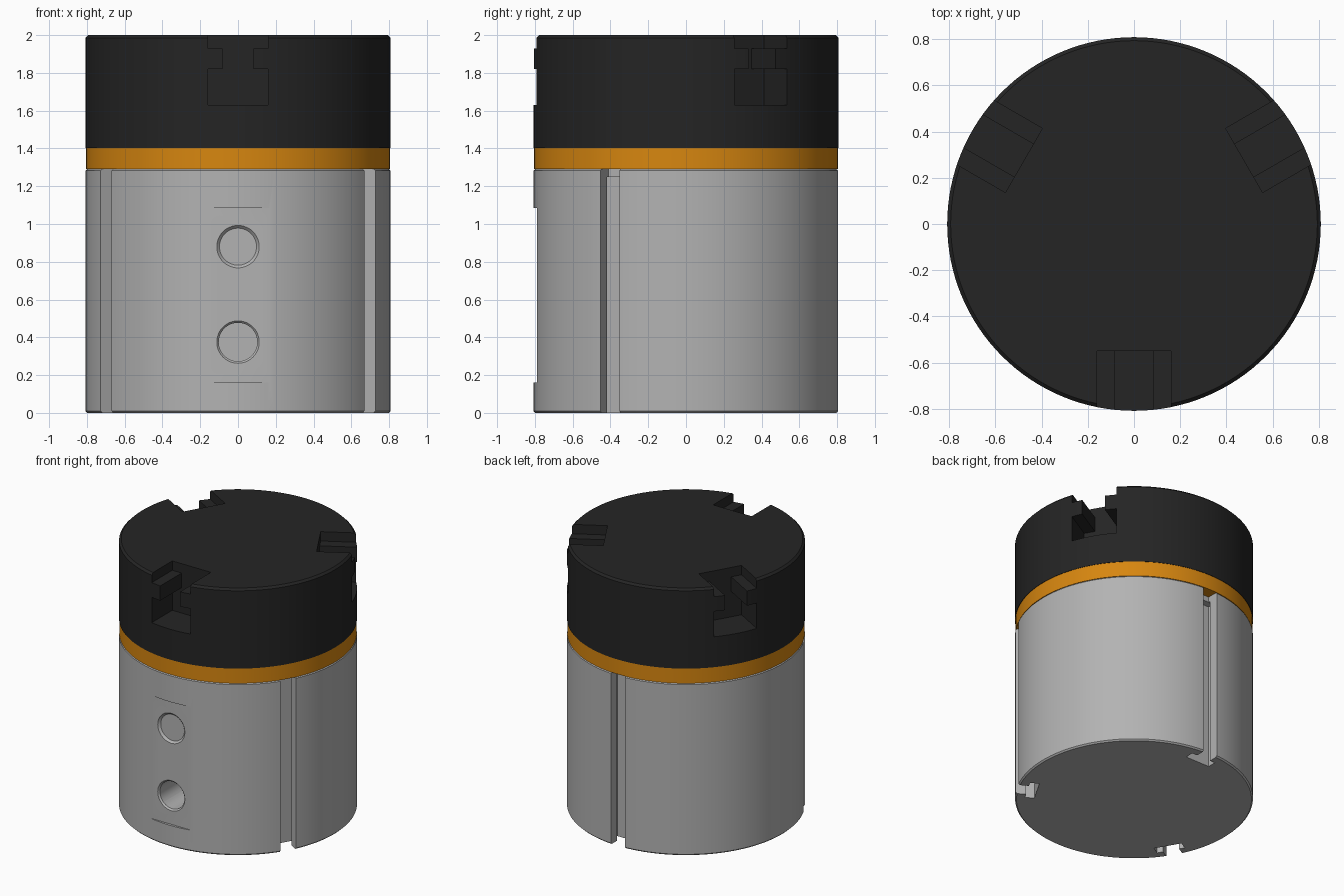
import bpy, bmesh, math
from mathutils import Matrix, Vector

if "Cube" in bpy.data.objects:
    bpy.data.objects.remove(bpy.data.objects["Cube"])

R = 0.808
SEG = 128


def material(name, rgb):
    m = bpy.data.materials.new(name)
    m.diffuse_color = (*rgb, 1)
    m.use_nodes = True
    m.node_tree.nodes["Principled BSDF"].inputs["Base Color"].default_value = m.diffuse_color
    return m


black = material("black", (0.018, 0.018, 0.018))
orange = material("orange", (0.68, 0.24, 0.005))
grey = material("grey", (0.45, 0.45, 0.45))


def add_object(name, bm, mat):
    bmesh.ops.recalc_face_normals(bm, faces=bm.faces)
    mesh = bpy.data.meshes.new(name)
    bm.to_mesh(mesh)
    bm.free()
    mesh.materials.append(mat)
    ob = bpy.data.objects.new(name, mesh)
    bpy.context.collection.objects.link(ob)
    return ob


def disc(name, r, z0, z1, mat, low=0.0, high=0.0):
    """Solid cylinder with optional edge chamfers at bottom and top."""
    prof = [(r - low, z0), (r, z0 + low), (r, z1 - high), (r - high, z1)]
    prof = list(dict.fromkeys(prof))
    bm = bmesh.new()
    rings = [[bm.verts.new((pr * math.cos(2 * math.pi * i / SEG),
                            pr * math.sin(2 * math.pi * i / SEG), z))
              for i in range(SEG)] for pr, z in prof]
    for a, b in zip(rings, rings[1:]):
        for i in range(SEG):
            j = (i + 1) % SEG
            bm.faces.new((a[i], a[j], b[j], b[i]))
    bm.faces.new(rings[0])
    bm.faces.new(rings[-1])
    return add_object(name, bm, mat)


def box(r0, r1, half, z0, z1, angle, mat):
    """Cutter reaching from radius r0 to r1, in the direction of angle."""
    bm = bmesh.new()
    bmesh.ops.create_cube(bm, size=1)
    m = (Matrix.Rotation(math.radians(angle), 4, 'Z')
         @ Matrix.Translation(((r0 + r1) / 2, 0, (z0 + z1) / 2))
         @ Matrix.Diagonal((r1 - r0, 2 * half, z1 - z0, 1)))
    bm.transform(m)
    return add_object("cutter", bm, mat)


def drill(start, direction, depth, ra, rb, mat):
    """Round cutter, radius ra at start and rb at its end."""
    d = Vector(direction)
    bm = bmesh.new()
    bmesh.ops.create_cone(bm, cap_ends=True, segments=48, radius1=ra, radius2=rb, depth=depth)
    bm.transform(Matrix.Translation(Vector(start) + d * depth / 2)
                 @ d.to_track_quat('Z', 'Y').to_matrix().to_4x4())
    return add_object("cutter", bm, mat)


def cut(ob, cutters):
    bpy.context.view_layer.objects.active = ob
    for c in cutters:
        mod = ob.modifiers.new("cut", 'BOOLEAN')
        mod.operation = 'DIFFERENCE'
        mod.solver = 'EXACT'
        mod.object = c
        bpy.ops.object.modifier_apply(modifier=mod.name)
        bpy.data.objects.remove(c)


def smooth(ob):
    bpy.ops.object.select_all(action='DESELECT')
    ob.select_set(True)
    bpy.context.view_layer.objects.active = ob
    bpy.ops.object.shade_smooth_by_angle(angle=math.radians(25))


# Main parts
body = disc("body", R, 0, 1.29, grey, 0.01, 0.008)
band = disc("band", R - 0.003, 1.29, 1.402, orange)
cap = disc("cap", R, 1.402, 2.0, black, 0, 0.015)

# Three jaw slots in the cap: wide top step, narrow neck, wide lower pocket
slots = []
for a in (-90, 30, 150):
    slots += [box(0.55, 1, 0.16, 1.93, 2.1, a, black),
              box(0.55, 1, 0.082, 1.75, 2.05, a, black),
              box(0.55, 1, 0.16, 1.63, 1.82, a, black)]
cut(cap, slots)

# Three vertical T-grooves in the body side
grooves = []
for a in (-30, 90, 210):
    grooves += [box(0.72, 1, 0.058, -0.1, 1.4, a, grey),
                box(0.67, 0.735, 0.1, -0.1, 1.25, a, grey)]

# Flat pad on the front with two chamfered ports
ports = [box(0.79, 1, 0.3, 0.16, 1.085, -90, grey)]
for z in (0.375, 0.88):
    ports += [drill((0, -0.80, z), (0, 1, 0), 0.27, 0.102, 0.102, grey),
              drill((0, -0.80, z), (0, 1, 0), 0.025, 0.122, 0.098, grey)]

# Centre bore and mounting holes underneath
holes = [drill((0, 0, -0.05), (0, 0, 1), 0.255, 0.35, 0.35, grey)]
for a, r, size in ((60, 0.695, 0.066), (110, 0.695, 0.066), (-70, 0.695, 0.066),
                   (-120, 0.695, 0.066), (-95, 0.71, 0.055)):
    x, y = r * math.cos(math.radians(a)), r * math.sin(math.radians(a))
    holes.append(drill((x, y, -0.05), (0, 0, 1), 0.25, size, size, grey))
cut(body, grooves + ports + holes)

for part in (body, band, cap):
    smooth(part)
